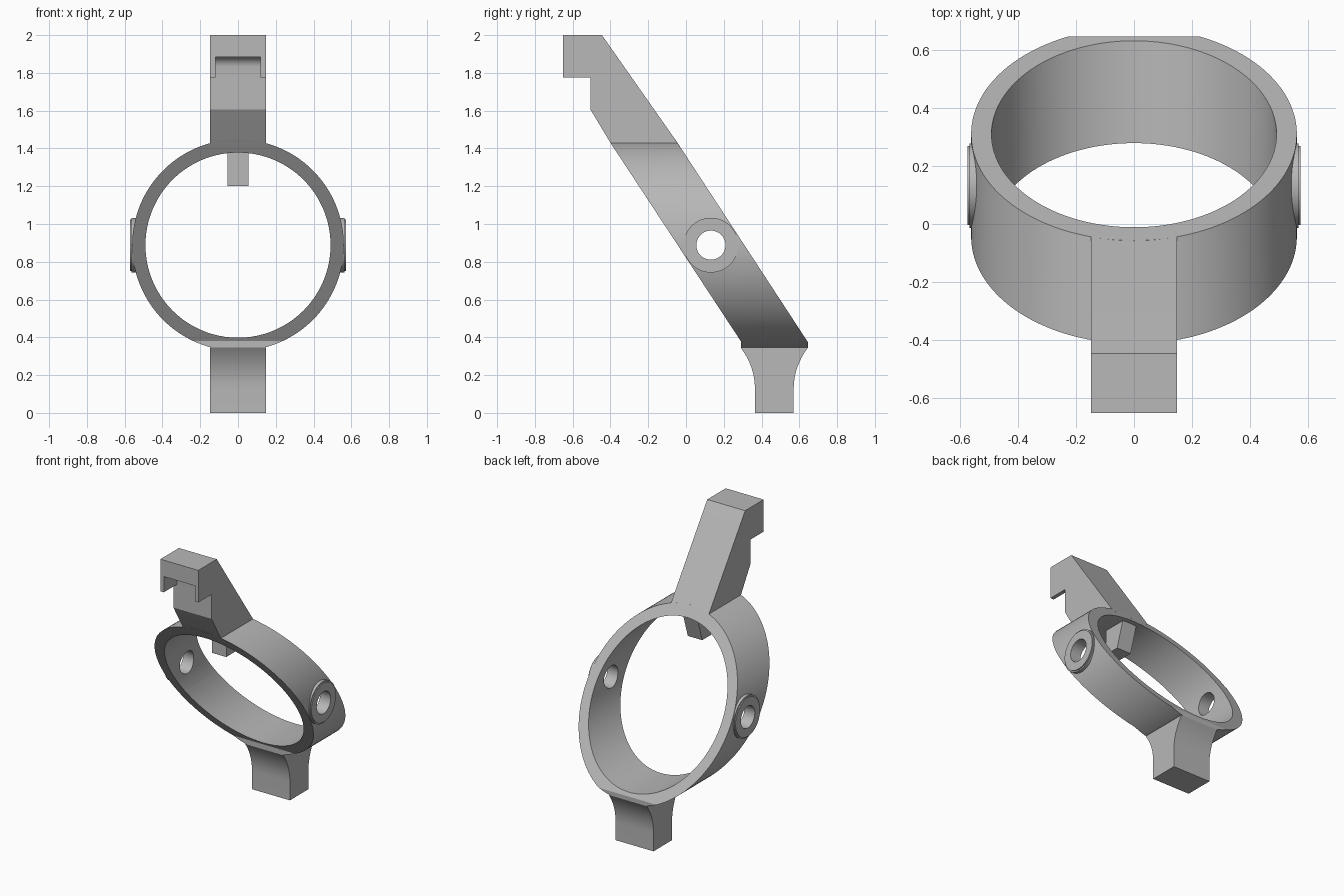
import bpy, bmesh, math
from mathutils import Matrix

if "Cube" in bpy.data.objects:
    bpy.data.objects.remove(bpy.data.objects["Cube"])

grey = bpy.data.materials.new("plain grey")
grey.use_nodes = True
grey.diffuse_color = (0.48, 0.48, 0.48, 1)
grey.node_tree.nodes["Principled BSDF"].inputs["Base Color"].default_value = grey.diffuse_color

CENTRE_Z, BOSS_Y = 0.888, 0.132
OUTER, INNER, HALF = 0.56, 0.49, 0.147


def finish(name, bm):
    bmesh.ops.recalc_face_normals(bm, faces=bm.faces)
    mesh = bpy.data.meshes.new(name)
    bm.to_mesh(mesh)
    bm.free()
    mesh.materials.append(grey)
    ob = bpy.data.objects.new(name, mesh)
    bpy.context.scene.collection.objects.link(ob)
    return ob


def side_profile(name, points, half):
    """Extrude a (y, z) outline across x."""
    bm = bmesh.new()
    face = bm.faces.new([bm.verts.new((-half, y, z)) for y, z in points])
    out = bmesh.ops.extrude_face_region(bm, geom=[face])
    moved = [v for v in out["geom"] if isinstance(v, bmesh.types.BMVert)]
    bmesh.ops.translate(bm, verts=moved, vec=(2 * half, 0, 0))
    return finish(name, bm)


def cylinder(name, radius, depth, axis, at, sides=64):
    bm = bmesh.new()
    turn = Matrix.Rotation(math.pi / 2, 4, "Y" if axis == "x" else "X")
    bmesh.ops.create_cone(bm, cap_ends=True, segments=sides, radius1=radius,
                          radius2=radius, depth=depth,
                          matrix=Matrix.Translation(at) @ turn)
    return finish(name, bm)


def select(ob):
    bpy.ops.object.select_all(action="DESELECT")
    ob.select_set(True)
    bpy.context.view_layer.objects.active = ob


def cut(ob, tool, operation="DIFFERENCE", keep=False):
    mod = ob.modifiers.new("cut", "BOOLEAN")
    mod.operation, mod.solver, mod.object = operation, "EXACT", tool
    select(ob)
    bpy.ops.object.modifier_apply(modifier=mod.name)
    if not keep:
        bpy.data.objects.remove(tool)


def smooth(ob):
    select(ob)
    bpy.ops.object.shade_smooth_by_angle(angle=math.radians(25))


# Slanted ring: a tube trimmed to the leaning side outline
ring = cylinder("ring", OUTER, 3, "y", (0, 0, CENTRE_Z), 128)
slant = side_profile("slant", [(0.29, 0.345), (0.645, 0.345), (0.645, 0.375),
                               (-0.091, 1.5), (-0.446, 1.5), (0.29, 0.38)], 0.8)
cut(ring, slant, "INTERSECT")
cut(ring, cylinder("bore", INNER, 4, "y", (0, 0, CENTRE_Z), 128))

# Pivot holes through both sides, with stepped bosses around them
hole = cylinder("hole", 0.077, 3, "x", (0, BOSS_Y, CENTRE_Z))
cut(ring, hole, keep=True)
for side, label in ((1, "left"), (-1, "right")):
    for part, radius, reach in (("boss", 0.145, 0.565), ("boss_lip", 0.136, 0.572)):
        start = 0.515
        boss = cylinder(f"{label}_{part}", radius, reach - start, "x",
                        (side * (start + reach) / 2, BOSS_Y, CENTRE_Z))
        cut(boss, hole, keep=True)
        smooth(boss)
bpy.data.objects.remove(hole)
smooth(ring)

# Leaning arm with an overhanging hook
arm = side_profile("arm", [(-0.032, 1.41), (-0.045, 1.43), (-0.445, 2), (-0.65, 2),
                           (-0.65, 1.775), (-0.505, 1.775), (-0.505, 1.605),
                           (-0.4, 1.43), (-0.387, 1.41)], HALF)

# Notch under the hook, rounded where the roof meets the back wall
r = 0.053
corner = [(-0.505 - r + r * math.cos(a), 1.885 - r + r * math.sin(a))
          for a in [i * math.pi / 16 for i in range(9)]]
cut(arm, side_profile("notch", [(-0.8, 1.7), (-0.505, 1.7)] + corner + [(-0.8, 1.885)], 0.12))
smooth(arm)

# Peg hanging inside the top of the ring
side_profile("peg", [(-0.21, 1.2), (-0.1, 1.2), (-0.04, 1.39), (-0.21, 1.39)], 0.056)

# Foot with concave flares up to the ring
steps = [i / 12 for i in range(13)]
flare = [(0.075 * t ** 2.2, 0.12 + 0.225 * t) for t in steps]
front = [(0.365 - d, z) for d, z in flare]
back = [(0.57 + d, z) for d, z in flare]
foot = side_profile("foot", [(0.365, 0), (0.57, 0)] + back + front[::-1], HALF)
smooth(foot)
